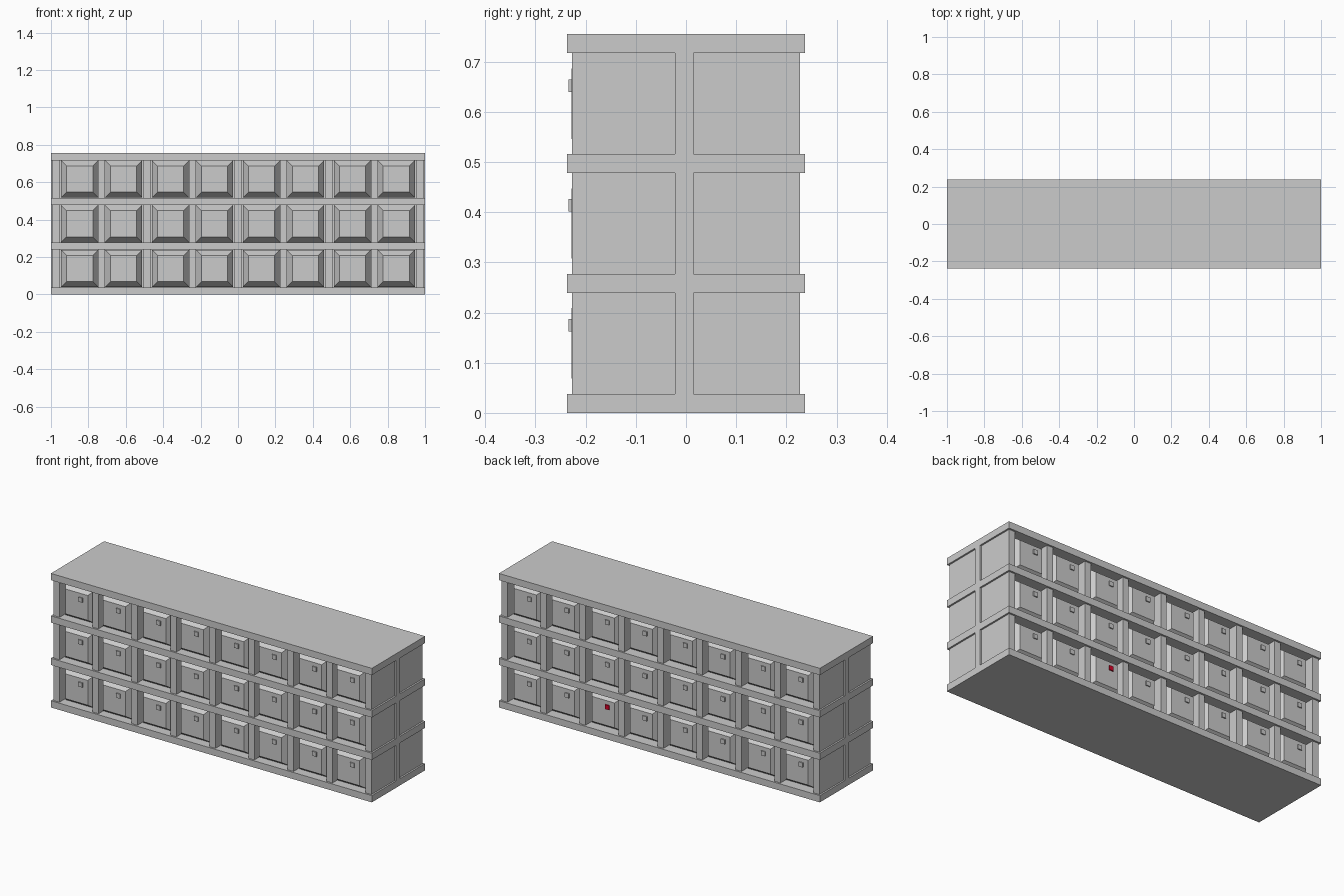
import bpy, bmesh
from mathutils import Matrix, Vector

if "Cube" in bpy.data.objects:
    bpy.data.objects.remove(bpy.data.objects["Cube"])

PITCH = 0.243          # column spacing
ROW = 0.2385           # row spacing
MID = -0.0035          # y of the central spine


def finish(bm, name):
    bmesh.ops.recalc_face_normals(bm, faces=bm.faces)
    me = bpy.data.meshes.new(name)
    bm.to_mesh(me)
    bm.free()
    ob = bpy.data.objects.new(name, me)
    bpy.context.collection.objects.link(ob)
    return ob


def box(name, lo, hi):
    lo, hi = Vector(lo), Vector(hi)
    bm = bmesh.new()
    bmesh.ops.create_cube(bm, size=1, matrix=Matrix.Translation((lo + hi) / 2)
                          @ Matrix.Diagonal((*(hi - lo), 1)))
    return finish(bm, name)


def drawer(name, x, z, side):
    """Box with a chamfered front; side -1 faces front, +1 faces back."""
    bm = bmesh.new()
    rings = []
    for half, depth in ((0.0995, 0.0), (0.0995, 0.182), (0.07, 0.2245)):
        rings.append([bm.verts.new((x + sx * half, MID + side * depth, z + sz * half))
                      for sx, sz in ((-1, -1), (1, -1), (1, 1), (-1, 1))])
    for a, b in zip(rings, rings[1:]):
        for i in range(4):
            j = (i + 1) % 4
            bm.faces.new((a[i], a[j], b[j], b[i]))
    bm.faces.new(rings[0])
    bm.faces.new(rings[-1])
    return finish(bm, name)


# horizontal shelves
for r in range(4):
    z = r * 0.239
    box("shelf", (-1, -0.237, z), (1, 0.237, z + 0.038))

# vertical dividers, full depth
for c in range(9):
    x = (c - 4) * PITCH
    box("divider", (x - 0.0185, -0.227, 0.01), (x + 0.0185, 0.227, 0.745))

# central spine showing as a strip on both ends
box("spine", (-1, MID - 0.0185, 0.01), (1, MID + 0.0185, 0.745))

red = bpy.data.materials.new("red")
red.diffuse_color = (0.7, 0.0, 0.02, 1)
red.use_nodes = True
red.node_tree.nodes["Principled BSDF"].inputs["Base Color"].default_value = red.diffuse_color

# drawers and their square knobs on front and back
for side in (-1, 1):
    for r in range(3):
        for c in range(8):
            x = (c - 3.5) * PITCH + (0.004 if c % 2 == 0 else -0.004)
            z = 0.1385 + r * 0.239
            drawer("drawer", x, z, side)
            kx, kz = x - side * 0.027, z + 0.036
            y0, y1 = sorted((MID + side * 0.22, MID + side * 0.2305))
            knob = box("knob", (kx - 0.0125, y0, kz - 0.0125),
                       (kx + 0.0125, y1, kz + 0.0125))
            if side == 1 and r == 0 and c == 5:
                knob.data.materials.append(red)
